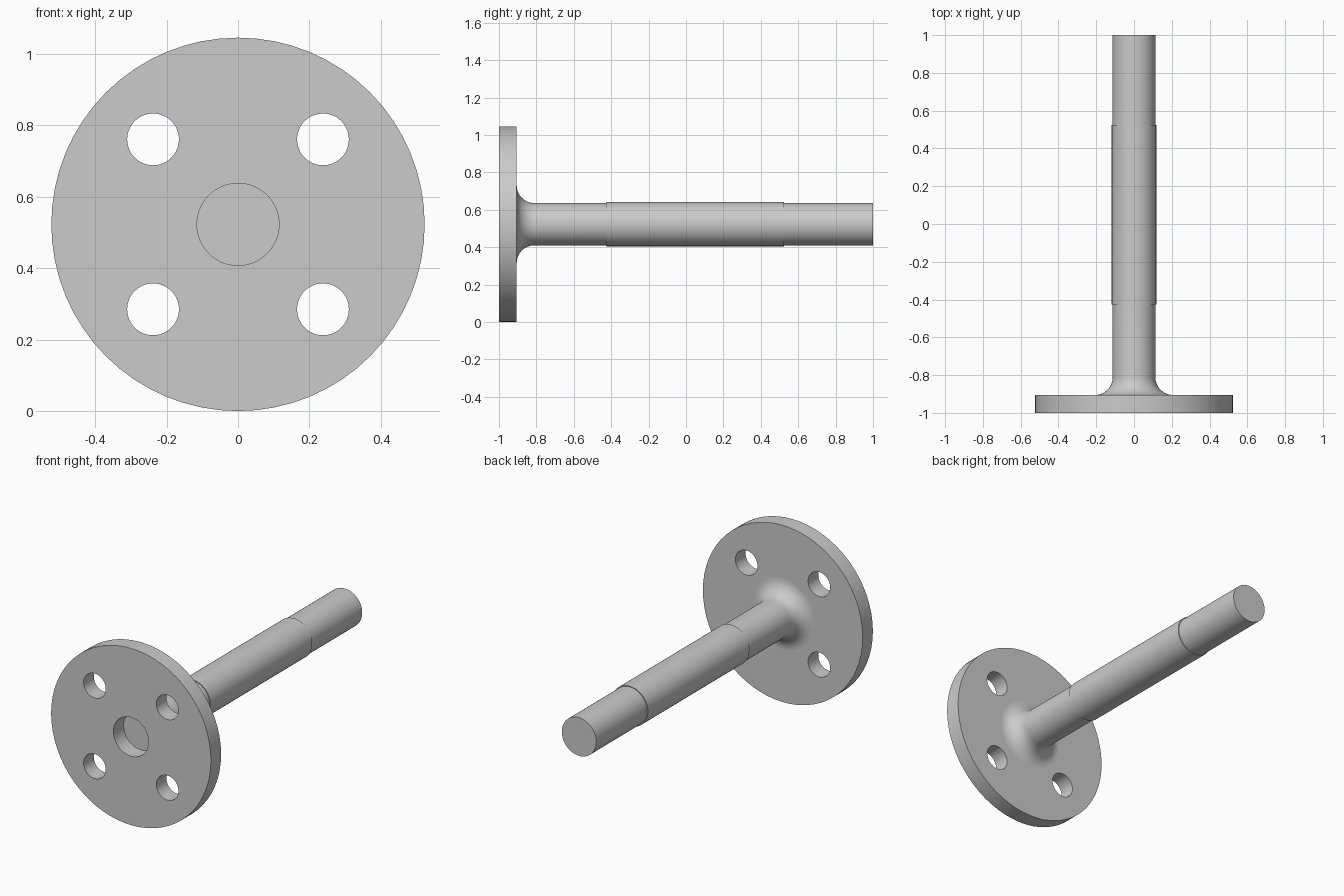
import bpy, bmesh, math
from mathutils import Matrix, Vector

old = bpy.data.objects.get("Cube")
if old:
    bpy.data.objects.remove(old, do_unlink=True)

AXIS_Z = 0.523      # height of the shaft axis
FLANGE_R = 0.523
BACK_Y = -0.905     # rear face of the flange
BORE_R = 0.115
SHAFT_R = 0.113
FILLET = 0.094

steel = bpy.data.materials.new("plain grey steel")
steel.use_nodes = True
grey = (0.6, 0.6, 0.6, 1)
steel.diffuse_color = grey
steel.node_tree.nodes["Principled BSDF"].inputs["Base Color"].default_value = grey


def make_object(name, bm):
    bmesh.ops.recalc_face_normals(bm, faces=bm.faces)
    mesh = bpy.data.meshes.new(name)
    bm.to_mesh(mesh)
    bm.free()
    mesh.materials.append(steel)
    obj = bpy.data.objects.new(name, mesh)
    obj.location.z = AXIS_Z
    bpy.context.collection.objects.link(obj)
    return obj


def lathe(name, profile, closed=False, steps=64):
    """Revolve (radius, y) points around the y axis."""
    bm = bmesh.new()
    verts = [bm.verts.new((r, y, 0)) for r, y in profile]
    edges = [bm.edges.new(pair) for pair in zip(verts, verts[1:])]
    if closed:
        edges.append(bm.edges.new((verts[-1], verts[0])))
    bmesh.ops.spin(bm, geom=verts + edges, cent=(0, 0, 0), axis=(0, 1, 0),
                   angle=math.tau, steps=steps)
    bmesh.ops.remove_doubles(bm, verts=bm.verts, dist=1e-5)
    return make_object(name, bm)


def activate(obj):
    bpy.ops.object.select_all(action='DESELECT')
    obj.select_set(True)
    bpy.context.view_layer.objects.active = obj


# Flange ring with a central bore
flange = lathe("flange", [(BORE_R, -1), (FLANGE_R, -1),
                          (FLANGE_R, BACK_Y), (BORE_R, BACK_Y)], closed=True)

# Four bolt holes
bm = bmesh.new()
for sx in (-1, 1):
    for sz in (-1, 1):
        place = Matrix.Translation(Vector((sx * 0.238, -0.95, sz * 0.238)))
        bmesh.ops.create_cone(bm, cap_ends=True, segments=48, radius1=0.0725,
                              radius2=0.0725, depth=0.4,
                              matrix=place @ Matrix.Rotation(math.pi / 2, 4, 'X'))
cutter = make_object("bolt_hole_cutter", bm)
cutter.hide_render = True
cut = flange.modifiers.new("bolt holes", 'BOOLEAN')
cut.operation = 'DIFFERENCE'
cut.solver = 'EXACT'
cut.object = cutter
activate(flange)
bpy.ops.object.modifier_apply(modifier=cut.name)
bpy.data.objects.remove(cutter, do_unlink=True)

# Shaft: filleted root, slightly thicker middle, plain end
root = []
for i in range(13):
    a = math.pi / 2 * i / 12
    root.append((SHAFT_R + FILLET * (1 - math.sin(a)),
                 BACK_Y + FILLET * (1 - math.cos(a))))
shaft = lathe("shaft", [(0, BACK_Y)] + root + [
    (SHAFT_R, -0.425), (0.118, -0.425), (0.118, 0.525),
    (SHAFT_R, 0.525), (SHAFT_R, 1), (0, 1)])

for obj in (flange, shaft):
    activate(obj)
    bpy.ops.object.shade_smooth_by_angle(angle=math.radians(30))
